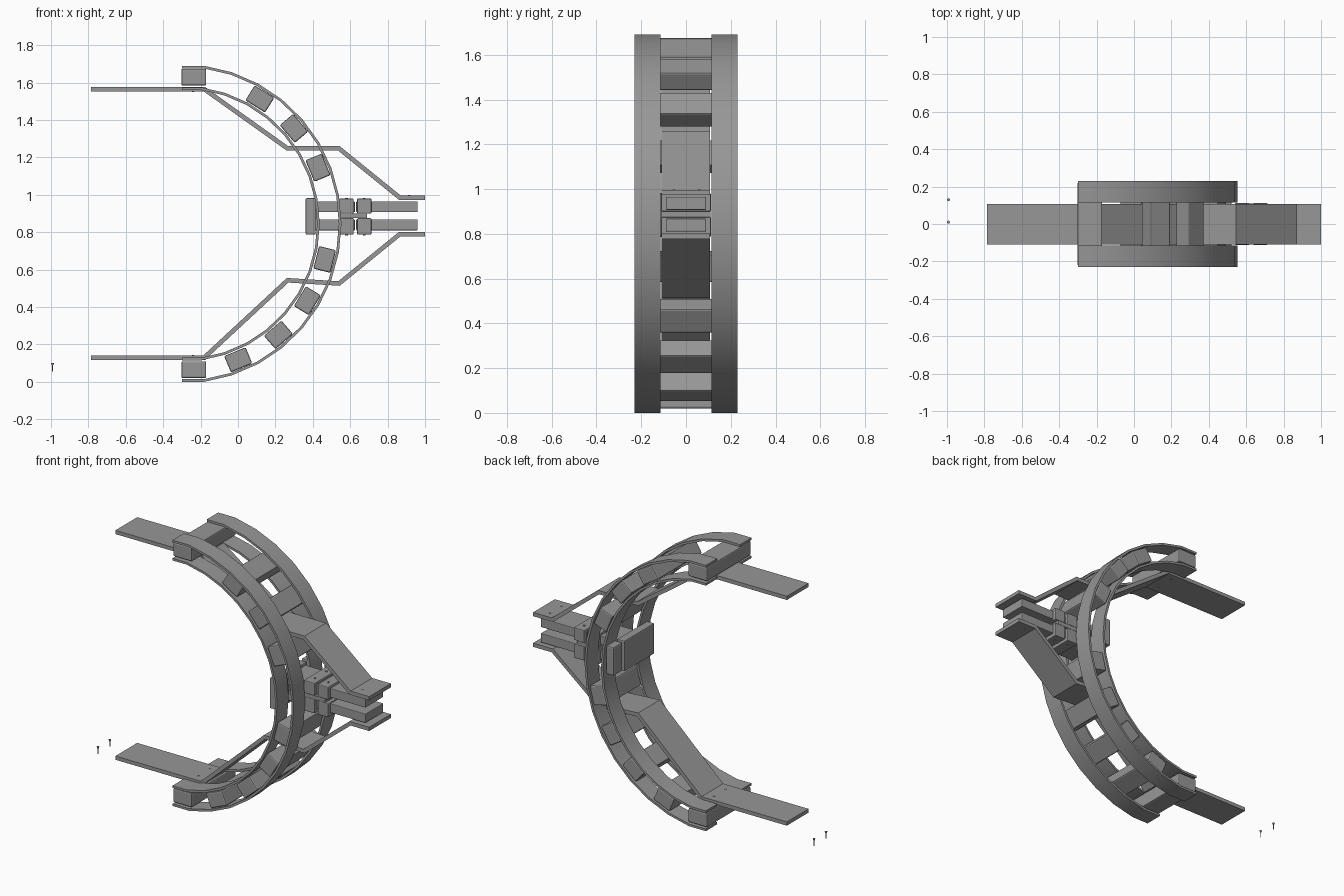
import bpy, bmesh, math
from mathutils import Matrix

if "Cube" in bpy.data.objects:
    bpy.data.objects.remove(bpy.data.objects["Cube"])

CX, CZ = -0.30, 0.845   # arc centre

# Dark grey metal shared by all parts
metal = bpy.data.materials.new("dark_metal")
metal.diffuse_color = (0.31, 0.31, 0.31, 1)
metal.use_nodes = True
metal.node_tree.nodes["Principled BSDF"].inputs["Base Color"].default_value = metal.diffuse_color


def finish(name, bm):
    bmesh.ops.recalc_face_normals(bm, faces=bm.faces)
    me = bpy.data.meshes.new(name)
    bm.to_mesh(me)
    bm.free()
    me.materials.append(metal)
    ob = bpy.data.objects.new(name, me)
    bpy.context.collection.objects.link(ob)
    return ob


def smooth(ob):
    bpy.ops.object.select_all(action='DESELECT')
    ob.select_set(True)
    bpy.context.view_layer.objects.active = ob
    bpy.ops.object.shade_smooth_by_angle(angle=math.radians(30))


def extrude_xz(name, pts, y0, y1):
    """Extrude a closed x-z outline along y."""
    bm = bmesh.new()
    face = bm.faces.new([bm.verts.new((x, y0, z)) for x, z in pts])
    ext = bmesh.ops.extrude_face_region(bm, geom=[face])
    bmesh.ops.translate(bm, vec=(0, y1 - y0, 0),
                        verts=[v for v in ext['geom'] if isinstance(v, bmesh.types.BMVert)])
    return finish(name, bm)


def box(name, x, y, z, rot=0.0, bevel=0.0):
    """Box from x, y, z ranges, optionally turned about y."""
    bm = bmesh.new()
    bmesh.ops.create_cube(bm, size=1)
    size = [b - a for a, b in (x, y, z)]
    mid = [(a + b) / 2 for a, b in (x, y, z)]
    bm.transform(Matrix.Translation(mid) @ Matrix.Rotation(rot, 4, 'Y')
                 @ Matrix.Diagonal((*size, 1)))
    ob = finish(name, bm)
    if bevel:
        m = ob.modifiers.new("rounded_edges", 'BEVEL')
        m.width, m.segments = bevel, 2
    return ob


def cylinder(bm, x, y, z0, z1, r, r2=None):
    bmesh.ops.create_cone(bm, cap_ends=True, segments=12, radius1=r, radius2=r2 or r,
                          depth=z1 - z0, matrix=Matrix.Translation((x, y, (z0 + z1) / 2)))


def arc(h):
    """Half ring from top to bottom, with flat ends."""
    r = h / math.cos(math.radians(8))
    angles = [math.radians(82 - 10.25 * k) for k in range(17)]
    mid = [(CX + r * math.cos(a), CZ + r * math.sin(a)) for a in angles]
    return [(CX, CZ + h)] + mid + [(CX, CZ - h)]


def strip(path, t):
    """Thicken an x-z polyline into a closed outline with mitred corners."""
    left, right = [], []
    for i, (x, z) in enumerate(path):
        ns = []
        for a, b in ((i - 1, i), (i, i + 1)):
            if a >= 0 and b < len(path):
                dx, dz = path[b][0] - path[a][0], path[b][1] - path[a][1]
                d = math.hypot(dx, dz)
                ns.append((-dz / d, dx / d))
        nx, nz = sum(n[0] for n in ns) / len(ns), sum(n[1] for n in ns) / len(ns)
        k = t / 2 / (nx * nx + nz * nz)
        left.append((x + nx * k, z + nz * k))
        right.append((x - nx * k, z - nz * k))
    return left + right[::-1]


# Rims: outer and inner bent bands on each side
for side, y0, y1 in (("front", -0.23, -0.115), ("back", 0.115, 0.23)):
    smooth(extrude_xz(f"{side}_outer_band", arc(0.845) + arc(0.831)[::-1], y0, y1))
    smooth(extrude_xz(f"{side}_inner_band", arc(0.73) + arc(0.716)[::-1], y0, y1))

# Cross blocks between the bands
for i, a in enumerate((58, 40.4, 22.4, -14, -31.5, -49, -67.5)):
    t = math.radians(a)
    x, z = CX + 0.787 * math.cos(t), CZ + 0.787 * math.sin(t)
    box(f"cross_block_{i + 1}", (x - 0.047, x + 0.047), (-0.222, 0.222),
        (z - 0.062, z + 0.062), -t, 0.008)
for name, z in (("top_end_block", 1.629), ("bottom_end_block", 0.065)):
    box(name, (-0.303, -0.17), (-0.222, 0.222), (z - 0.045, z + 0.045), 0, 0.008)

# Bent spring plates
upper = [(-0.785, 1.565), (-0.18, 1.565), (0.265, 1.248), (0.54, 1.248), (0.865, 0.985), (1.0, 0.985)]
lower = [(-0.785, 0.13), (-0.18, 0.13), (0.265, 0.543), (0.54, 0.526), (0.865, 0.79), (1.0, 0.79)]
extrude_xz("upper_plate", strip(upper, 0.024), -0.11, 0.108)
extrude_xz("lower_plate", strip(lower, 0.024), -0.11, 0.108)

# Clamp: paired bars, posts, core plate and inner backing
for name, z in (("upper", (0.907, 0.965)), ("lower", (0.81, 0.868))):
    box(f"{name}_inner_bar", (0.385, 0.625), (-0.09, 0.09), z, 0, 0.004)
    box(f"{name}_outer_bar", (0.632, 0.96), (-0.09, 0.09), z, 0, 0.004)
box("clamp_core_plate", (0.54, 0.69), (-0.11, 0.11), (0.875, 0.9))
for name, x in (("inner", (0.54, 0.618)), ("outer", (0.637, 0.713))):
    box(f"{name}_post_top", x, (-0.112, 0.112), (0.9, 0.98), 0, 0.005)
    box(f"{name}_post_bottom", x, (-0.112, 0.112), (0.787, 0.875), 0, 0.005)
box("clamp_web", (0.385, 0.42), (-0.09, 0.09), (0.81, 0.965))
box("clamp_backing", (0.362, 0.415), (-0.2, 0.1), (0.787, 0.982), 0, 0.006)
box("backing_pad", (0.362, 0.415), (0.12, 0.21), (0.8, 0.982), 0, 0.008)

# Bolt heads on the plates and posts
bm = bmesh.new()
for y in (-0.055, 0.06):
    cylinder(bm, 0.915, y, 0.99, 0.999, 0.006)
    cylinder(bm, 0.915, y, 0.776, 0.785, 0.006)
    cylinder(bm, -0.24, y, 0.135, 0.144, 0.006)
    cylinder(bm, -0.24, y, 1.549, 1.556, 0.006)
    for x in (0.58, 0.675):
        cylinder(bm, x, y, 0.975, 0.984, 0.007)
        cylinder(bm, x, y, 0.783, 0.79, 0.007)
finish("bolt_heads", bm)

# Two loose screws
for i, y in enumerate((0.01, 0.13)):
    bm = bmesh.new()
    cylinder(bm, -0.992, y, 0.055, 0.092, 0.003)
    cylinder(bm, -0.992, y, 0.09, 0.1, 0.005, 0.008)
    finish(f"loose_screw_{i + 1}", bm)
